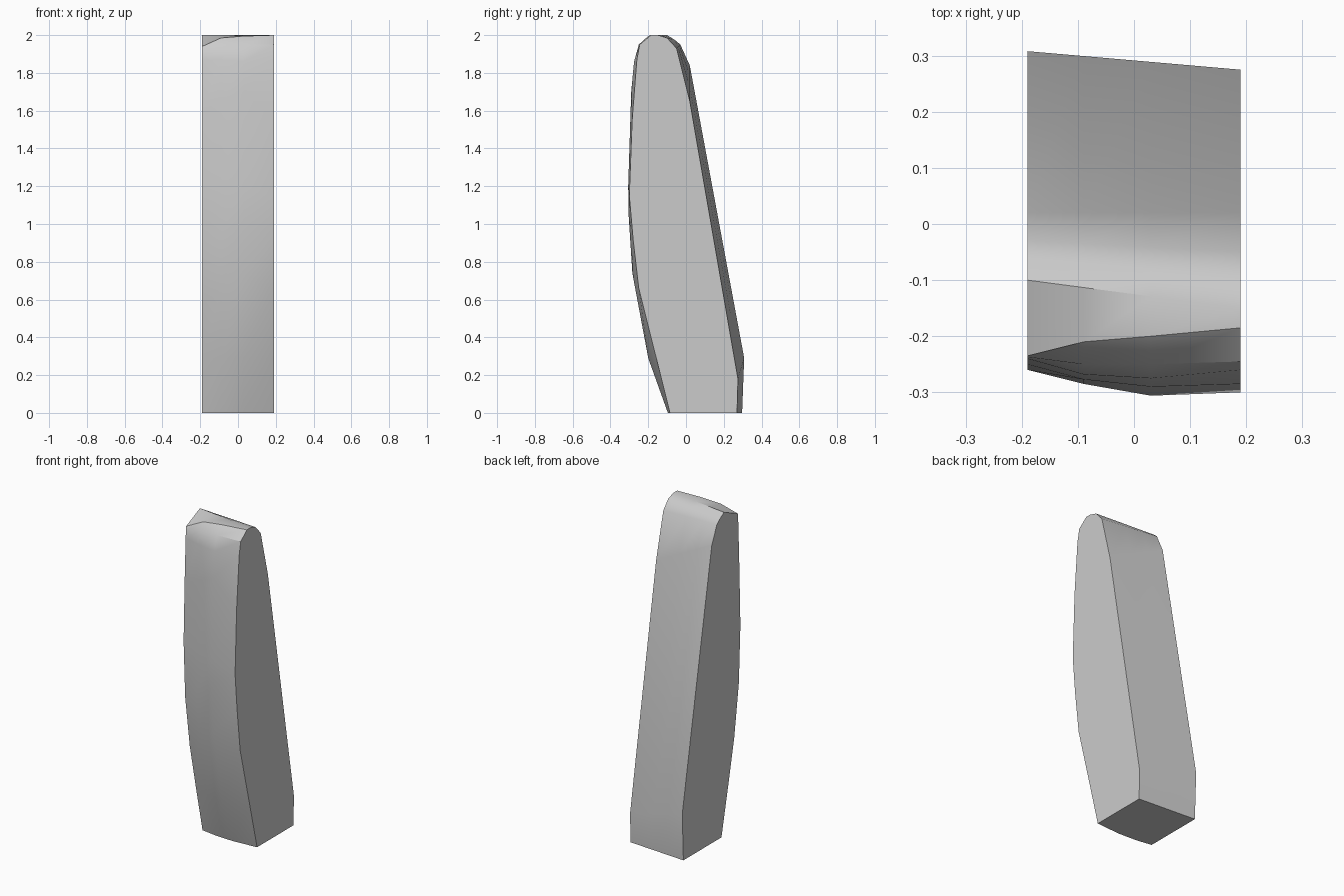
import bpy
import bmesh
from math import radians

default_cube = bpy.data.objects.get("Cube")
if default_cube:
    bpy.data.objects.remove(default_cube, do_unlink=True)


def make_material(name, color):
    material = bpy.data.materials.new(name)
    material.use_nodes = True
    material.diffuse_color = color
    material.node_tree.nodes["Principled BSDF"].inputs["Base Color"].default_value = color
    return material


def blend(first, second, amount):
    """Interpolate matching points of two outlines."""
    return [tuple(a + (b - a) * amount for a, b in zip(p, q))
            for p, q in zip(first, second)]


def loft(name, sections, material):
    """Skin a row of matching side outlines and close both ends."""
    bm = bmesh.new()
    rings = [[bm.verts.new((x, y, z)) for y, z in outline]
             for x, outline in sections]
    count = len(rings[0])
    for ring, following in zip(rings, rings[1:]):
        for i in range(count):
            j = (i + 1) % count
            bm.faces.new((ring[i], ring[j], following[j], following[i]))
    bm.faces.new(rings[0])
    bm.faces.new(rings[-1])
    bmesh.ops.recalc_face_normals(bm, faces=bm.faces[:])
    mesh = bpy.data.meshes.new(name)
    bm.to_mesh(mesh)
    bm.free()
    mesh.materials.append(material)
    result = bpy.data.objects.new(name, mesh)
    bpy.context.collection.objects.link(result)
    return result


# Front outlines (y, z), from the base up to the top ridge
front_right = [(-.075, 0), (-.14, .29), (-.2, .57), (-.245, .89), (-.26, 1.24),
               (-.25, 1.6), (-.24, 1.87), (-.237, 1.92), (-.235, 1.94)]
front_inner = [(-.09, 0), (-.175, .29), (-.25, .66), (-.277, .95), (-.285, 1.22),
               (-.277, 1.65), (-.268, 1.87), (-.25, 1.94), (-.21, 1.985)]
front_bulge = [(-.096, 0), (-.2, .29), (-.284, .74), (-.304, 1.05), (-.306, 1.2),
               (-.29, 1.7), (-.275, 1.86), (-.25, 1.95), (-.2, 1.995)]
front_left = [(-.085, 0), (-.157, .29), (-.25, .66), (-.28, .92), (-.3, 1.15),
              (-.285, 1.55), (-.26, 1.87), (-.245, 1.95), (-.185, 2)]

# Back outlines, from the crest down to the base
back_right = [(-.1, 2), (-.06, 1.975), (-.03, 1.95), (.02, 1.84), (.308, .29), (.297, 0)]
back_left = [(-.15, 2), (-.1, 1.985), (-.05, 1.93), (.02, 1.65), (.275, .18), (.27, 0)]

# Leaning slab: bulging front, straight tapered back, flat sides
half_width = .19
sections = []
for x, front in ((-half_width, front_right), (-.09, front_inner),
                 (.03, front_bulge), (half_width, front_left)):
    amount = (x + half_width) / (half_width * 2)
    sections.append((x, front + blend(back_right, back_left, amount)))

slab = loft("standing_slab", sections, make_material("plain grey", (.6, .6, .6, 1)))

# Smooth the curved skin, keep the side edges crisp
bpy.ops.object.select_all(action='DESELECT')
slab.select_set(True)
bpy.context.view_layer.objects.active = slab
bpy.ops.object.shade_smooth_by_angle(angle=radians(30))
